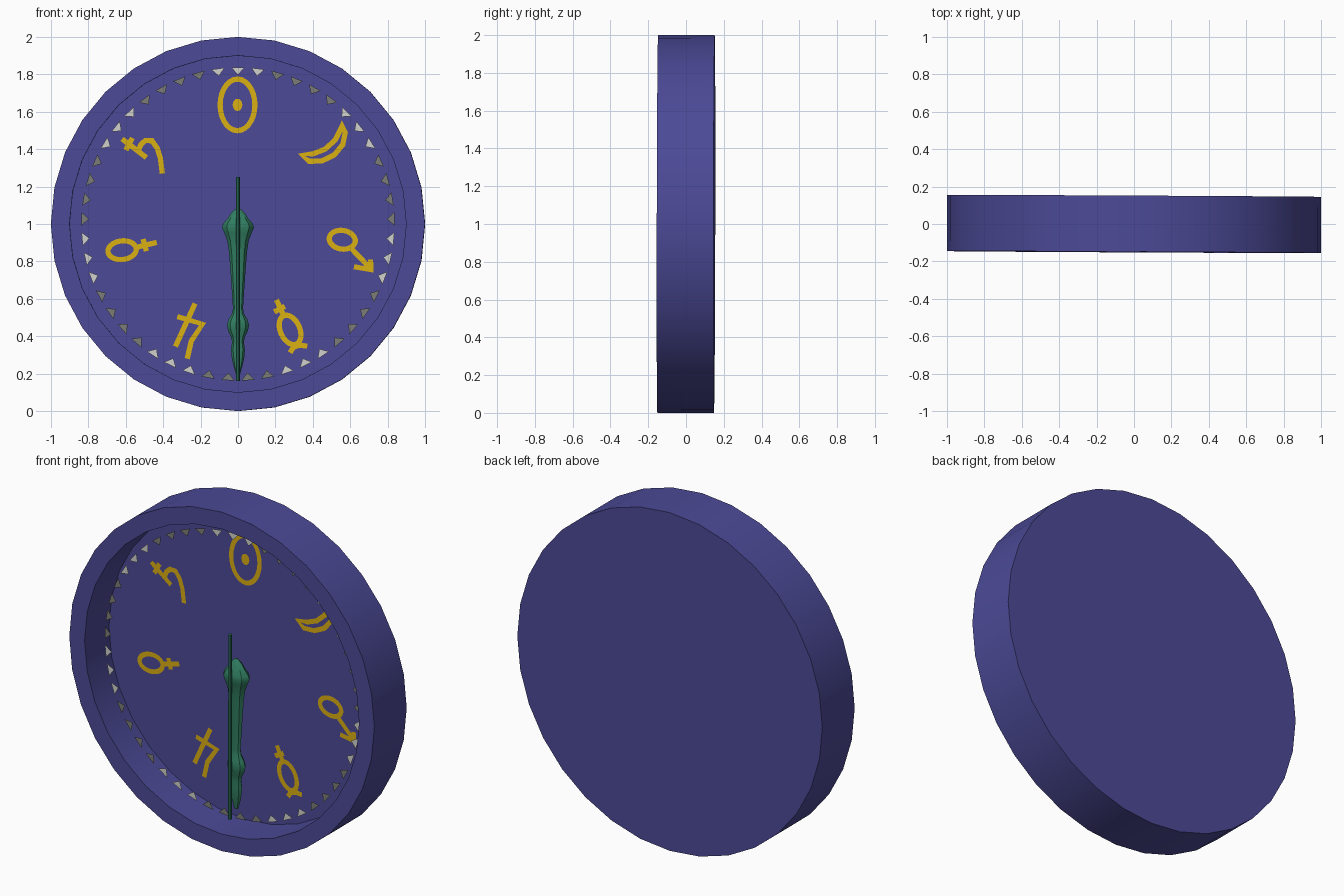
import bpy, bmesh, math
from mathutils import Matrix, Vector

cube = bpy.data.objects.get("Cube")
if cube:
    bpy.data.objects.remove(cube, do_unlink=True)

FLOOR_Y = 0.076       # depth of the recessed dial face
SIGN_Y = FLOOR_Y - 0.005
MARK_Y = -0.05        # depth of the ring of hour marks
# The dial leans very slightly about its centre
LEAN = (Matrix.Translation((0, 0, 1)) @ Matrix.Rotation(-0.005, 4, 'Z')
        @ Matrix.Rotation(-0.002, 4, 'X') @ Matrix.Translation((0, 0, -1)))


def material(name, rgb):
    m = bpy.data.materials.new(name)
    m.use_nodes = True
    m.diffuse_color = (*rgb, 1)
    bsdf = m.node_tree.nodes["Principled BSDF"]
    bsdf.inputs["Base Color"].default_value = (*rgb, 1)
    bsdf.inputs["Roughness"].default_value = 0.7
    return m


BLUE = material("indigo", (0.072, 0.068, 0.308))
GOLD = material("gold", (0.70, 0.43, 0.006))
GREEN = material("green", (0.03, 0.205, 0.118))
WHITE = material("pale_grey", (0.64, 0.64, 0.61))
GREY = material("dark_grey", (0.20, 0.20, 0.185))


def finish(name, bm, mats, smooth=False):
    me = bpy.data.meshes.new(name)
    bm.to_mesh(me)
    bm.free()
    me.transform(LEAN)
    for m in mats:
        me.materials.append(m)
    ob = bpy.data.objects.new(name, me)
    bpy.context.collection.objects.link(ob)
    if smooth:
        bpy.ops.object.select_all(action='DESELECT')
        ob.select_set(True)
        bpy.context.view_layer.objects.active = ob
        bpy.ops.object.shade_smooth_by_angle(angle=math.radians(35))


def loft(name, rings, mats):
    """Skin a list of closed rings, and cap both ends."""
    bm = bmesh.new()
    loops = [[bm.verts.new(p) for p in ring] for ring in rings]
    n = len(loops[0])
    for a, b in zip(loops, loops[1:]):
        for i in range(n):
            j = (i + 1) % n
            bm.faces.new((a[i], a[j], b[j], b[i]))
    bm.faces.new(loops[0])
    bm.faces.new(loops[-1])
    bmesh.ops.recalc_face_normals(bm, faces=bm.faces)
    finish(name, bm, mats, smooth=True)


def front_face(bm, pts, y, index=0):
    """Flat face in the xz plane, facing the front."""
    f = bm.faces.new([bm.verts.new((x, y, z)) for x, z in pts])
    f.normal_update()
    if f.normal.y > 0:
        f.normal_flip()
    f.material_index = index


def stroke(bm, pts, w, closed=False):
    """Ribbon of width w along a polyline, with mitred corners."""
    p = [Vector(q) for q in pts]
    n = len(p)
    left, right = [], []
    for i in range(n):
        a = p[i - 1] if (closed or i > 0) else None
        b = p[(i + 1) % n] if (closed or i < n - 1) else None
        d1 = (p[i] - a).normalized() if a is not None else (b - p[i]).normalized()
        d2 = (b - p[i]).normalized() if b is not None else d1
        n1, n2 = Vector((-d1.y, d1.x)), Vector((-d2.y, d2.x))
        m = (n1 + n2).normalized() if (n1 + n2).length > 0.01 else n1
        m *= w / 2 / max(m.dot(n1), 0.7)
        left.append(p[i] + m)
        right.append(p[i] - m)
    for i in range(n if closed else n - 1):
        j = (i + 1) % n
        front_face(bm, (left[i], left[j], right[j], right[i]), SIGN_Y)


def oval(cx, cz, rx, rz, tilt=0, n=28):
    c, s = math.cos(tilt), math.sin(tilt)
    out = []
    for i in range(n):
        a = 2 * math.pi * i / n
        u, v = rx * math.cos(a), rz * math.sin(a)
        out.append((cx + u * c - v * s, cz + u * s + v * c))
    return out


# Round case: flat back, raised rim and recessed face
SIDES = 32
profile = [(1, 0.15), (1, -0.15), (0.9, -0.15), (0.9, FLOOR_Y)]
loft("dial_case", [[(r * math.sin(2 * math.pi * i / SIDES), y,
                     1 + r * math.cos(2 * math.pi * i / SIDES))
                    for i in range(SIDES)] for r, y in profile], [BLUE])

# Ring of 49 marks: three pale, four dark, seven times
bm = bmesh.new()
for k in range(49):
    t = 2 * math.pi * k / 49
    half = 0.036 / 0.838
    tri = [(0.838, t - half), (0.838, t + half), (0.797, t)]
    front_face(bm, [(r * math.sin(a), 1 + r * math.cos(a)) for r, a in tri],
               MARK_Y, 0 if k % 7 in (0, 1, 6) else 1)
finish("hour_marks", bm, [WHITE, GREY])

# Seven gold signs: (points, closed) strokes
signs = {
    "sun_sign": [(oval(-0.003, 1.637, 0.093, 0.138), True)],
    "moon_sign": [([(0.556, 1.535), (0.573, 1.49), (0.56, 1.425), (0.515, 1.37),
                    (0.45, 1.338), (0.38, 1.335), (0.34, 1.37), (0.40, 1.375),
                    (0.465, 1.40), (0.52, 1.45), (0.545, 1.50)], True)],
    "arrow_sign": [(oval(0.557, 0.916, 0.07, 0.05, -0.15), True),
                   ([(0.60, 0.875), (0.71, 0.76)], False),
                   ([(0.708, 0.81), (0.712, 0.755), (0.62, 0.772)], False)],
    "horned_sign": [(oval(0.278, 0.434, 0.052, 0.083, 0.42), True),
                    ([(0.243, 0.512), (0.205, 0.595)], False),
                    ([(0.193, 0.53), (0.25, 0.56)], False),
                    ([(0.278, 0.312), (0.297, 0.343), (0.33, 0.352), (0.37, 0.347)], False)],
    "angled_sign": [([(-0.23, 0.575), (-0.335, 0.345)], False),
                    ([(-0.325, 0.505), (-0.19, 0.465), (-0.25, 0.375), (-0.272, 0.28)], False)],
    "cross_sign": [(oval(-0.62, 0.86, 0.076, 0.05, 0.12), True),
                   ([(-0.545, 0.875), (-0.435, 0.902)], False),
                   ([(-0.508, 0.92), (-0.49, 0.855)], False)],
    "hook_sign": [([(-0.62, 1.455), (-0.49, 1.355)], False),
                  ([(-0.565, 1.46), (-0.60, 1.395)], False),
                  ([(-0.535, 1.385), (-0.52, 1.425), (-0.495, 1.447), (-0.46, 1.445),
                    (-0.432, 1.405), (-0.415, 1.35), (-0.405, 1.27)], False)],
}
for name, strokes in signs.items():
    bm = bmesh.new()
    for pts, closed in strokes:
        stroke(bm, pts, 0.028, closed)
    if name == "sun_sign":
        front_face(bm, oval(-0.003, 1.637, 0.026, 0.033, n=16), SIGN_Y)
    finish(name, bm, [GOLD])

# Hand: shaped blade (height, half width) with a slim rod along its front
blade = [(1.085, 0.008), (1.06, 0.036), (1.03, 0.055), (1.0, 0.08), (0.98, 0.085),
         (0.95, 0.072), (0.91, 0.057), (0.85, 0.048), (0.76, 0.041), (0.66, 0.034),
         (0.55, 0.027), (0.52, 0.032), (0.49, 0.05), (0.46, 0.059), (0.43, 0.053),
         (0.40, 0.038), (0.37, 0.031), (0.33, 0.037), (0.29, 0.034), (0.25, 0.026),
         (0.20, 0.012)]
loft("hand_blade", [[(w * math.cos(math.pi * i / 4), -0.014 + 0.6 * w * math.sin(math.pi * i / 4), z)
                     for i in range(8)] for z, w in blade], [GREEN])
loft("hand_rod", [[(0.01 * math.cos(math.pi * i / 4), -0.073 + 0.01 * math.sin(math.pi * i / 4), z)
                   for i in range(8)] for z in (0.16, 1.25)], [GREEN])
